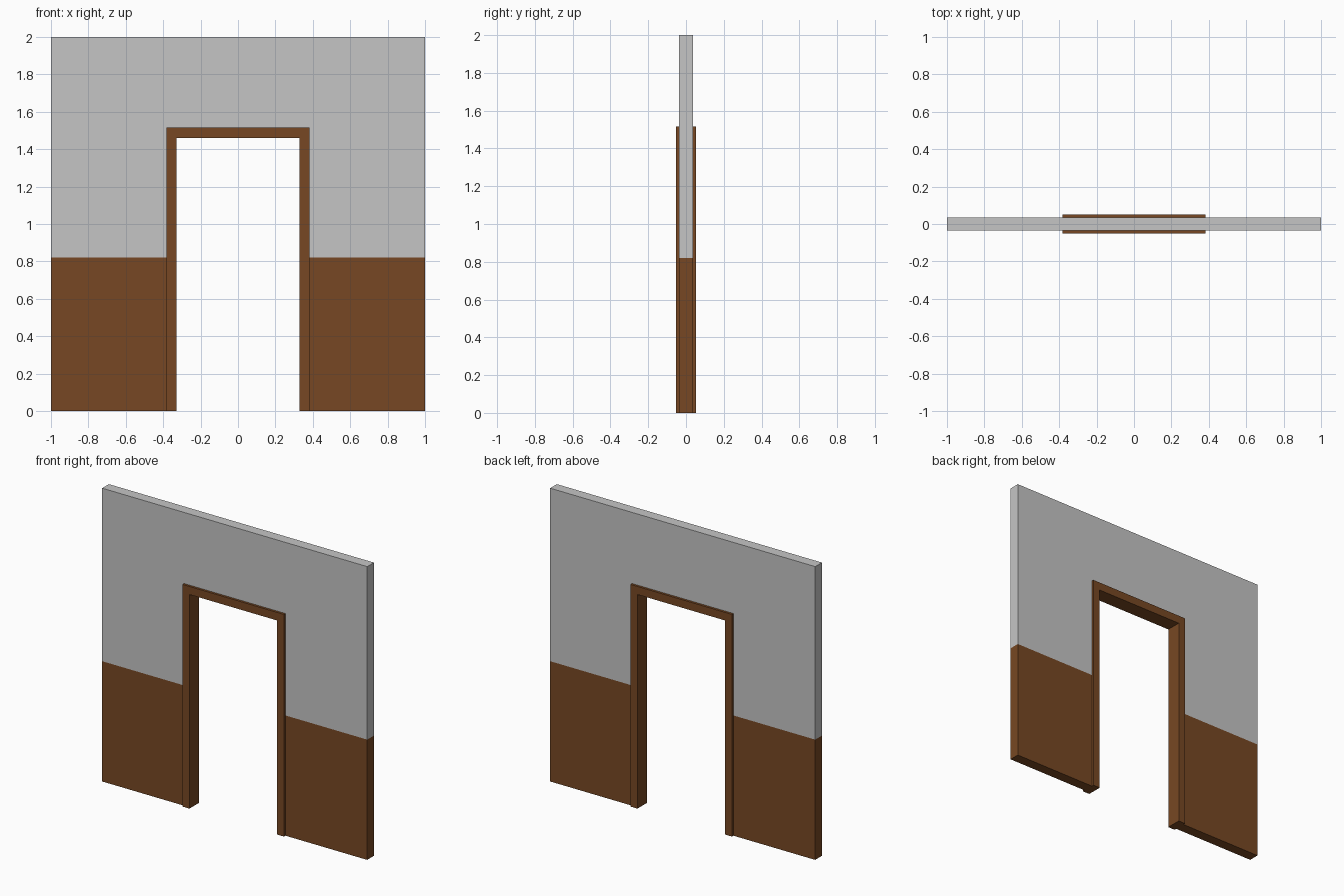
import bpy, bmesh

if "Cube" in bpy.data.objects:
    bpy.data.objects.remove(bpy.data.objects["Cube"])

WALL_Y, FRAME_Y = 0.036, 0.052      # half depths
RAIL_Z = 0.82                       # top of the brown lower wall


def material(name, color):
    m = bpy.data.materials.new(name)
    m.diffuse_color = (*color, 1)
    m.use_nodes = True
    m.node_tree.nodes["Principled BSDF"].inputs["Base Color"].default_value = m.diffuse_color
    return m


grey = material("grey plaster", (0.56, 0.56, 0.56))
brown = material("brown wood", (0.185, 0.064, 0.017))


def arch(name, out_x, out_z, in_x, in_z, half_y, mats, split=None):
    """Doorway-shaped profile extruded along y, optionally cut at a height."""
    profile = [(-out_x, 0), (-in_x, 0), (-in_x, in_z), (in_x, in_z),
               (in_x, 0), (out_x, 0), (out_x, out_z), (-out_x, out_z)]
    bm = bmesh.new()
    face = bm.faces.new([bm.verts.new((x, -half_y, z)) for x, z in profile])
    ext = bmesh.ops.extrude_face_region(bm, geom=[face], use_keep_orig=True)
    moved = [v for v in ext["geom"] if isinstance(v, bmesh.types.BMVert)]
    bmesh.ops.translate(bm, verts=moved, vec=(0, 2 * half_y, 0))
    # split the concave faces cleanly before any cut
    bmesh.ops.triangulate(bm, faces=bm.faces[:])
    if split is not None:
        bmesh.ops.bisect_plane(bm, geom=bm.verts[:] + bm.edges[:] + bm.faces[:],
                               plane_co=(0, 0, split), plane_no=(0, 0, 1))
        for f in bm.faces:
            f.material_index = int(f.calc_center_median().z < split)
    bmesh.ops.recalc_face_normals(bm, faces=bm.faces[:])
    bmesh.ops.dissolve_limit(bm, angle_limit=0.01, verts=bm.verts[:],
                             edges=bm.edges[:], delimit={'MATERIAL'})
    me = bpy.data.meshes.new(name)
    bm.to_mesh(me)
    bm.free()
    for m in mats:
        me.materials.append(m)
    ob = bpy.data.objects.new(name, me)
    bpy.context.collection.objects.link(ob)
    return ob


# Wall: grey above, brown below, open for the doorway
arch("wall", 1.0, 2.0, 0.38, 1.513, WALL_Y, [grey, brown], RAIL_Z)

# Door frame, slightly proud of the wall on both sides
arch("door_frame", 0.382, 1.515, 0.33, 1.46, FRAME_Y, [brown])
